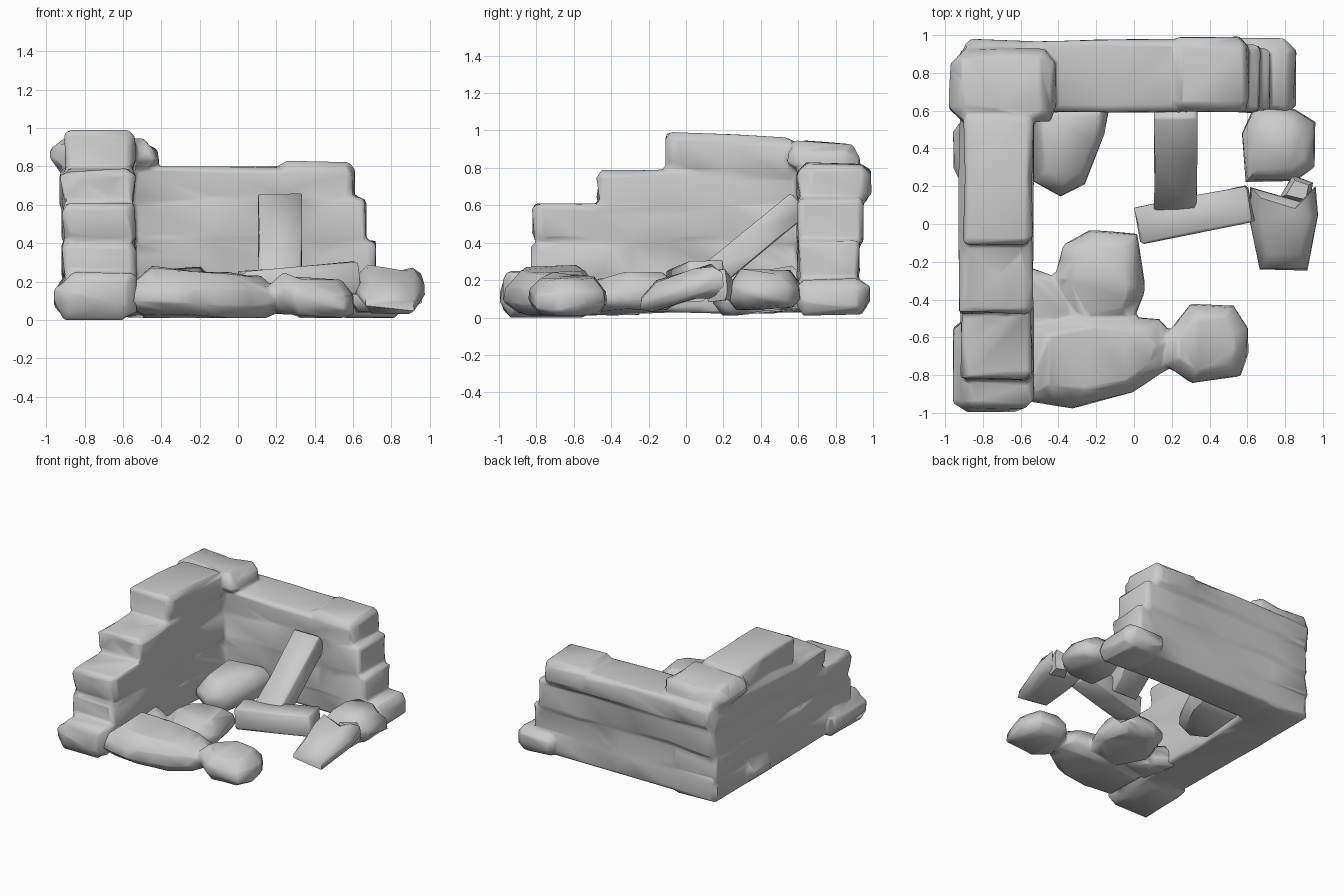
import bpy, bmesh, random
from mathutils import Vector, Matrix

if "Cube" in bpy.data.objects:
    bpy.data.objects.remove(bpy.data.objects["Cube"])

random.seed(4)


def finish(name, bm):
    bmesh.ops.recalc_face_normals(bm, faces=bm.faces)
    me = bpy.data.meshes.new(name)
    bm.to_mesh(me)
    bm.free()
    ob = bpy.data.objects.new(name, me)
    bpy.context.collection.objects.link(ob)
    bpy.ops.object.select_all(action='DESELECT')
    ob.select_set(True)
    bpy.context.view_layer.objects.active = ob
    bpy.ops.object.shade_smooth_by_angle(angle=1.1)
    return ob


def weld(name, parts, ratio):
    """Join stones into one weathered low-poly skin with no inner faces."""
    bpy.ops.object.select_all(action='DESELECT')
    for p in parts:
        p.select_set(True)
    ob = bpy.context.view_layer.objects.active = parts[0]
    bpy.ops.object.join()
    ob.name = name
    rem = ob.modifiers.new("skin", 'REMESH')
    rem.mode = 'VOXEL'
    rem.voxel_size = 0.014
    rem.use_smooth_shade = True
    sm = ob.modifiers.new("weather", 'SMOOTH')
    sm.factor, sm.iterations = 0.5, 2
    dec = ob.modifiers.new("facets", 'DECIMATE')
    dec.ratio = ratio
    return ob


def block_mesh(size, bevel, cut, jitter):
    """Chipped block centred on the origin, uneven along its length."""
    bm = bmesh.new()
    bmesh.ops.create_cube(bm, size=1, matrix=Matrix.Diagonal((*size, 1)))
    bmesh.ops.bevel(bm, geom=bm.edges[:], offset=bevel, segments=1,
                    affect='EDGES', profile=0.5)
    axis = max(range(3), key=lambda i: size[i])
    n = max(1, round(size[axis] / cut))
    normal = Vector((0, 0, 0))
    normal[axis] = 1
    for i in range(1, n):
        at = normal * (i / n - 0.5) * size[axis]
        bmesh.ops.bisect_plane(bm, geom=bm.verts[:] + bm.edges[:] + bm.faces[:],
                               plane_co=at, plane_no=normal)
    for v in bm.verts:
        for i in range(3):
            v.co[i] += random.uniform(-jitter, jitter)
            v.co[i] = max(-size[i] / 2, min(size[i] / 2, v.co[i]))
    return bm


def course(name, x0, x1, y0, y1, z0, z1, bevel=0.03, jitter=0.022, tilt=0):
    """One wall course given by its bounds; tilt is the rise along y."""
    bm = block_mesh((x1 - x0, y1 - y0, z1 - z0), bevel, 0.37, jitter)
    for v in bm.verts:
        v.co.z += tilt * v.co.y
    bmesh.ops.translate(bm, verts=bm.verts,
                        vec=((x0 + x1) / 2, (y0 + y1) / 2, (z0 + z1) / 2))
    return finish(name, bm)


def beam(name, a, b, width, thick):
    """Squared stone lying between two points."""
    a, b = Vector(a), Vector(b)
    d = b - a
    bm = block_mesh((d.length, width, thick), 0.012, 0.3, 0.008)
    ax = d.normalized()
    side = Vector((0, 0, 1)).cross(ax).normalized()
    rot = Matrix((ax, side, ax.cross(side))).transposed().to_4x4()
    bmesh.ops.transform(bm, matrix=Matrix.Translation((a + b) / 2) @ rot, verts=bm.verts)
    return finish(name, bm)


def rock(name, outline, z0, z1, slope=(0, 0)):
    """Fallen boulder: plan outline drawn in at top and bottom."""
    bm = bmesh.new()
    c = Vector((sum(p[0] for p in outline), sum(p[1] for p in outline))) / len(outline)
    rings = []
    for f, s in ((0, 0.78), (0.3, 1.01), (0.62, 0.98), (1, 0.68)):
        ring = []
        for p in outline:
            q = c + (Vector(p) - c) * (s + random.uniform(-0.05, 0))
            z = z0 + (z1 - z0) * f + (q - c).dot(Vector(slope)) + random.uniform(-0.02, 0.02)
            ring.append(bm.verts.new((q.x, q.y, max(0.01, z))))
        rings.append(ring)
    n = len(outline)
    for lo, hi in zip(rings, rings[1:]):
        for i in range(n):
            bm.faces.new((lo[i], lo[(i + 1) % n], hi[(i + 1) % n], hi[i]))
    bm.faces.new(rings[0][::-1])
    bm.faces.new(rings[-1])
    bmesh.ops.triangulate(bm, faces=[f for f in bm.faces if len(f.verts) > 4])
    return finish(name, bm)


# Left wall: courses step up towards the back corner
wall = [course(f"left_course_{i}", x0, -0.53, y0, 0.6 if i == 4 else 0.93, z0, z1,
               0.035, tilt=-0.06 if i == 4 else 0)
        for i, (x0, y0, z0, z1) in enumerate([
            (-0.91, -0.98, 0.02, 0.25), (-0.92, -0.83, 0.20, 0.42),
            (-0.92, -0.83, 0.39, 0.61), (-0.93, -0.48, 0.58, 0.79),
            (-0.91, -0.11, 0.76, 0.98)])]

# Back wall: courses step up from the right end
wall += [course(f"back_course_{i}", -0.90, x1, 0.59, y1, z0, z1)
         for i, (x1, y1, z0, z1) in enumerate([
             (0.70, 0.93, 0.03, 0.23), (0.72, 0.93, 0.19, 0.43),
             (0.67, 0.95, 0.39, 0.64), (0.6, 0.98, 0.61, 0.80)])]
wall.append(course("back_end_stone", 0.2, 0.61, 0.60, 1.0, 0.62, 0.83, 0.05))

# Solid cores close the joints between courses
wall.append(course("left_core", -0.895, -0.55, -0.45, 0.92, 0.03, 0.76, 0.01, 0.004))
wall.append(course("back_core", -0.88, 0.57, 0.61, 0.92, 0.03, 0.77, 0.01, 0.004))

# Corner cap and bulging foundation stones
wall.append(course("corner_cap", -0.98, -0.41, 0.54, 0.93, 0.76, 0.94, 0.06, 0.03, -0.08))
wall.append(course("front_left_foot", -0.96, -0.54, -1.0, -0.5, 0.0, 0.24, 0.07, 0.03))
wall.append(course("left_bulge", -0.96, -0.6, 0.2, 0.56, 0.02, 0.22, 0.07, 0.02))
wall.append(course("back_right_foot", 0.5, 0.86, 0.58, 0.985, 0.01, 0.21, 0.06, 0.02))
weld("ruined_wall", wall, 0.022)

# Fallen beams
beam("leaning_beam", (0.22, 0.11, 0.2), (0.22, 0.61, 0.61), 0.23, 0.15)
beam("lying_beam", (0.02, -0.01, 0.17), (0.62, 0.11, 0.22), 0.20, 0.17)

# Fallen boulders lying against each other in front
front = [
    rock("front_boulder", [(-0.6, -0.53), (-0.27, -0.47), (0, -0.49), (0.14, -0.5),
         (0.25, -0.62), (0.19, -0.77), (0, -0.9), (-0.33, -0.98), (-0.6, -0.93)],
         0.01, 0.25, (-0.04, 0)),
    rock("front_end_boulder", [(0.15, -0.6), (0.3, -0.42), (0.53, -0.43), (0.61, -0.55),
         (0.61, -0.68), (0.57, -0.81), (0.3, -0.85), (0.15, -0.74)], 0.015, 0.22, (-0.12, 0)),
    rock("centre_boulder", [(-0.43, -0.3), (-0.38, -0.1), (-0.23, -0.03), (0.02, -0.05),
         (0.07, -0.35), (0, -0.53), (-0.28, -0.58)], 0.03, 0.23, (0, 0.05)),
    rock("left_foot_boulder", [(-0.62, -0.2), (-0.43, -0.27), (-0.28, -0.5), (-0.6, -0.6)],
         0.02, 0.18)]
weld("front_rubble", front, 0.03)

# Boulders in the inner corner and along the right side
rock("inner_corner_boulder", [(-0.55, 0.65), (-0.54, 0.22), (-0.39, 0.14), (-0.26, 0.21),
     (-0.15, 0.48), (-0.12, 0.66)], 0.02, 0.26, (0, 0.1))
rock("right_rear_boulder", [(0.57, 0.48), (0.64, 0.63), (0.85, 0.61), (0.96, 0.54),
     (0.96, 0.3), (0.86, 0.22), (0.59, 0.22)], 0.05, 0.25)
rock("right_front_boulder", [(0.61, 0.2), (0.61, 0.02), (0.66, -0.25), (0.92, -0.25),
     (0.98, 0.05), (0.96, 0.2), (0.88, 0.12)], 0.08, 0.25, (0, 0.26))
rock("right_chip", [(0.77, 0.14), (0.84, 0.26), (0.95, 0.22), (0.93, 0.1)], 0.1, 0.24)
